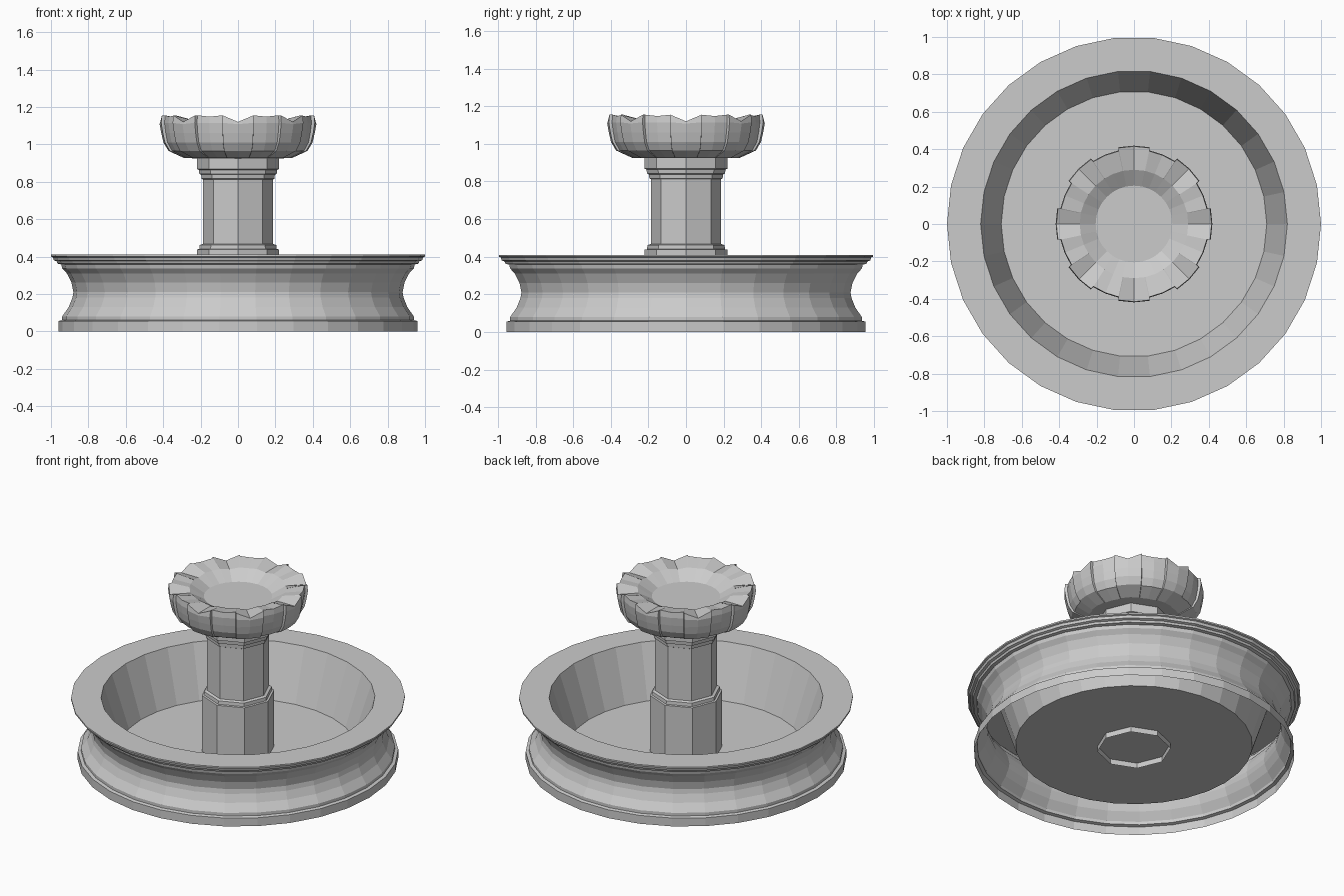
import bpy
import bmesh
from math import cos, sin, radians

if "Cube" in bpy.data.objects:
    bpy.data.objects.remove(bpy.data.objects["Cube"])

STONE = (0.6, 0.6, 0.6, 1)
stone = bpy.data.materials.new("grey stone")
stone.use_nodes = True
stone.diffuse_color = STONE
stone.node_tree.nodes["Principled BSDF"].inputs["Base Color"].default_value = STONE


def loft(name, rings, cap_start=False, cap_end=False):
    """Skin closed rings of points, bottom ring first."""
    bm = bmesh.new()
    loops = [[bm.verts.new(p) for p in ring] for ring in rings]
    count = len(loops[0])
    for low, high in zip(loops, loops[1:]):
        for i in range(count):
            j = (i + 1) % count
            bm.faces.new((low[i], low[j], high[j], high[i]))
    if cap_start:
        bm.faces.new(loops[0][::-1])
    if cap_end:
        bm.faces.new(loops[-1])
    mesh = bpy.data.meshes.new(name)
    bm.to_mesh(mesh)
    bm.free()
    mesh.materials.append(stone)
    obj = bpy.data.objects.new(name, mesh)
    bpy.context.collection.objects.link(obj)
    return obj


def polar(r, angle, z):
    return (r * cos(radians(angle)), r * sin(radians(angle)), z)


def turned(name, profile, sides, **caps):
    """Revolve a radius/height profile with flat sides."""
    rings = [[polar(r, 360 * i / sides, z) for i in range(sides)] for r, z in profile]
    return loft(name, rings, **caps)


# Basin: plinth band, concave side, moulded rim, sloping inner wall and floor
basin_profile = [
    (0.96, 0), (0.96, 0.055), (0.94, 0.06), (0.94, 0.08),
    (0.905, 0.13), (0.885, 0.18), (0.88, 0.21), (0.89, 0.26), (0.915, 0.31),
    (0.94, 0.337), (0.945, 0.358), (0.965, 0.362), (0.97, 0.375),
    (0.985, 0.38), (0.99, 0.396), (1, 0.4), (1, 0.41),
    (0.82, 0.41), (0.71, 0.07),
]
turned("basin", basin_profile, 30, cap_end=True)

# Column: octagonal pedestal, shaft and capital, open underneath
column_profile = [
    (0.22, 0.035), (0.22, 0.438), (0.207, 0.44), (0.205, 0.462),
    (0.187, 0.468), (0.187, 0.812), (0.195, 0.816), (0.197, 0.838),
    (0.207, 0.842), (0.21, 0.864), (0.22, 0.868), (0.22, 0.926),
]
turned("column", column_profile, 8)

# Upper bowl: eight raised petals, each with a dip in the middle of its lip
# Each petal station: angle, outward bulge, depth of the lip dip
petal = [(-12, 0, 0), (-11.5, 1, 0), (0, 1, 1), (11.5, 1, 0), (12, 0, 0), (22.5, 0, 0.2)]
stations = [(45 * k + a, bulge, dip) for k in range(8) for a, bulge, dip in petal]

# Bowl profile: radius, height, share of bulge, share of dip
bowl_profile = [
    (0.2, 0.925, 0, 0), (0.28, 0.926, 0.4, 0), (0.36, 0.965, 0.7, 0),
    (0.385, 1.01, 0.8, 0), (0.395, 1.06, 0.9, 0), (0.402, 1.115, 1, 0.2),
    (0.398, 1.155, 1, 1), (0.29, 1.13, 0, 0.3), (0.205, 1.075, 0, 0),
]
bowl_rings = [
    [polar(r + 0.017 * b * bulge, a, z - 0.035 * d * dip) for a, bulge, dip in stations]
    for r, z, b, d in bowl_profile
]
loft("petal_bowl", bowl_rings, cap_start=True, cap_end=True)
